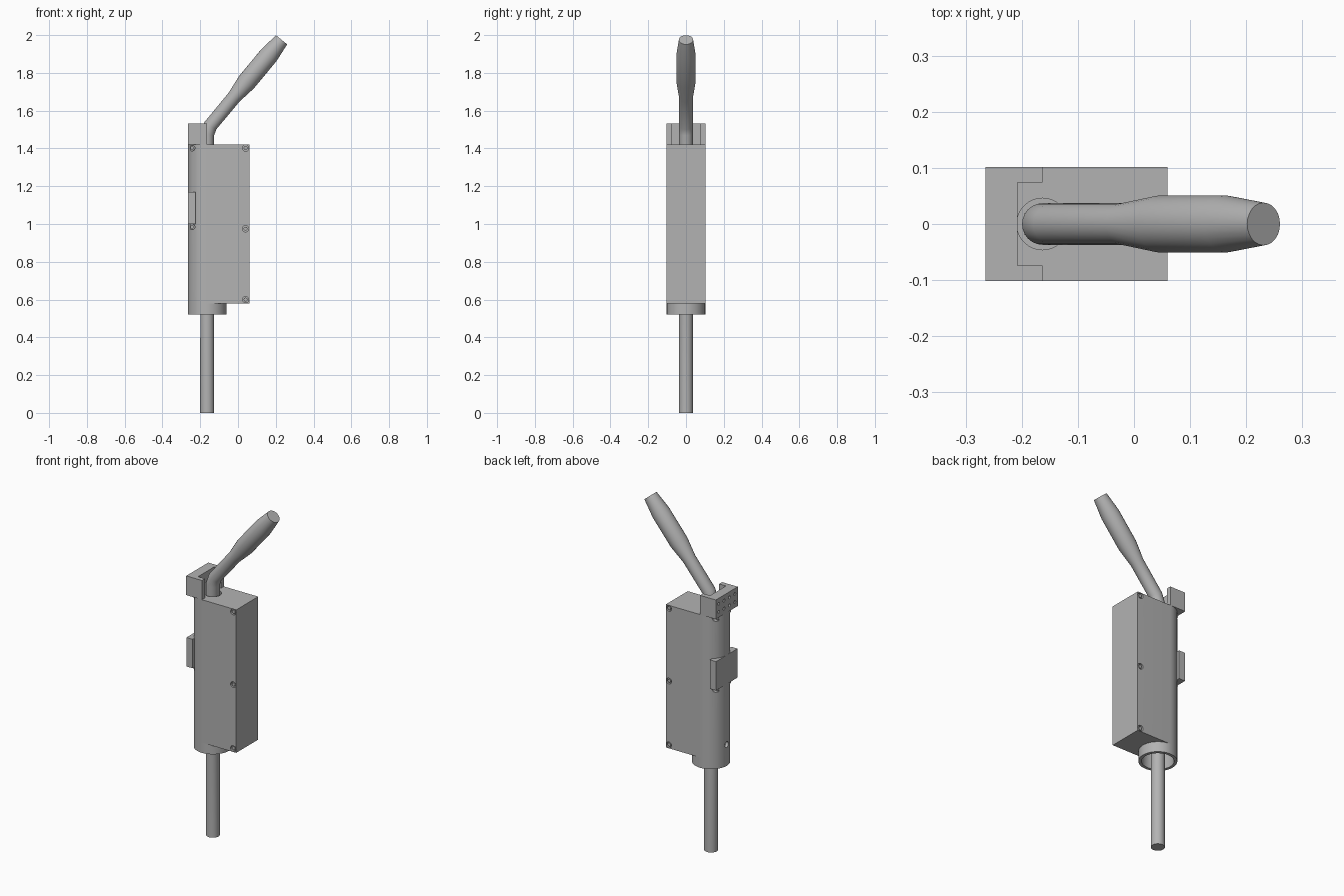
import bpy, bmesh, math
from mathutils import Vector

cube = bpy.data.objects.get("Cube")
if cube:
    bpy.data.objects.remove(cube, do_unlink=True)

grey = bpy.data.materials.new("metal_grey")
grey.use_nodes = True
colour = (0.45, 0.45, 0.45, 1)
grey.diffuse_color = colour
grey.node_tree.nodes["Principled BSDF"].inputs["Base Color"].default_value = colour

AXIS_X = -0.163   # centre line of the barrel and rod
R = 0.102         # barrel radius, also half the case depth
TOP = 1.42        # top of the case


def finish(name, bm):
    bmesh.ops.recalc_face_normals(bm, faces=bm.faces)
    mesh = bpy.data.meshes.new(name)
    bm.to_mesh(mesh)
    bm.free()
    mesh.materials.append(grey)
    ob = bpy.data.objects.new(name, mesh)
    bpy.context.collection.objects.link(ob)
    return ob


def select(ob):
    bpy.ops.object.select_all(action='DESELECT')
    ob.select_set(True)
    bpy.context.view_layer.objects.active = ob


def smooth(ob):
    select(ob)
    bpy.ops.object.shade_smooth_by_angle(angle=math.radians(30))


def prism(name, outline, z0, z1):
    bm = bmesh.new()
    face = bm.faces.new([bm.verts.new((x, y, z0)) for x, y in outline])
    ext = bmesh.ops.extrude_face_region(bm, geom=[face])["geom"]
    bmesh.ops.translate(bm, vec=(0, 0, z1 - z0),
                        verts=[v for v in ext if isinstance(v, bmesh.types.BMVert)])
    return finish(name, bm)


def tube(name, points, radii, sides=32):
    """Round solid along a path in the xz plane, or along any straight line."""
    pts = [Vector(p) for p in points]
    bm = bmesh.new()
    rings = []
    for i, p in enumerate(pts):
        before = (p - pts[i - 1]).normalized() if i else (pts[1] - p).normalized()
        after = (pts[i + 1] - p).normalized() if i < len(pts) - 1 else before
        d = (before + after).normalized()
        side = Vector((1, 0, 0)) if abs(d.y) > 0.9 else Vector((0, 1, 0))
        other = d.cross(side).normalized()
        rings.append([bm.verts.new(p + radii[i] * (math.cos(a) * side + math.sin(a) * other))
                      for a in (math.tau * k / sides for k in range(sides))])
    for a, b in zip(rings, rings[1:]):
        for k in range(sides):
            n = (k + 1) % sides
            bm.faces.new((a[k], a[n], b[n], b[k]))
    bm.faces.new(rings[0])
    bm.faces.new(rings[-1])
    return finish(name, bm)


def rod(name, a, b, r, sides=32):
    return tube(name, [a, b], [r, r], sides)


def cut(ob, cutters):
    select(ob)
    for c in cutters:
        mod = ob.modifiers.new("cut", 'BOOLEAN')
        mod.operation = 'DIFFERENCE'
        mod.solver = 'EXACT'
        mod.object = c
        bpy.ops.object.modifier_apply(modifier=mod.name)


# Case: half-round barrel side running into a square box
arc = [(AXIS_X + R * math.cos(a), R * math.sin(a))
       for a in (math.pi / 2 + math.pi * k / 24 for k in range(25))]
case = prism("case", arc + [(0.06, -R), (0.06, R)], 0.58, TOP)

# Open collar under the barrel
collar = rod("collar", (AXIS_X, 0, 0.52), (AXIS_X, 0, 0.58), R, 48)

# Cutters: lower bore, upper bore, barrel vent
bore = rod("bore_cutter", (AXIS_X, 0, 0.45), (AXIS_X, 0, 0.72), 0.085, 48)
neck = rod("neck_cutter", (AXIS_X, 0, 1.36), (AXIS_X, 0, 1.5), 0.046)
vent = rod("vent_cutter", (-0.3, 0, 0.645), (-0.23, 0, 0.645), 0.017, 20)
case_cutters = [bore, neck, vent]

# Screws sunk in both sides of the case
for x, z, r, face_y in ((0.04, 1.402, 0.017, R), (0.04, 0.975, 0.017, R),
                        (0.04, 0.6, 0.017, R), (-0.243, 1.402, 0.015, 0.063),
                        (-0.243, 0.985, 0.015, 0.063)):
    for s in (-1, 1):
        inner = s * (face_y - 0.012)
        case_cutters.append(rod("screw_cutter", (x, inner, z), (x, s * 0.15, z), r, 20))
        smooth(rod("screw", (x, inner - s * 0.005, z), (x, s * (face_y - 0.003), z),
                   r * 0.6, 16))
cut(case, case_cutters)
cut(collar, [bore])

# U-shaped bracket on top, with a grid of small holes in its outer face
bracket = prism("top_bracket", [(-0.265, -R), (AXIS_X, -R), (AXIS_X, -0.074),
                                (-0.208, -0.074), (-0.208, 0.074), (AXIS_X, 0.074),
                                (AXIS_X, R), (-0.265, R)], TOP, 1.533)
holes = [rod("hole_cutter", (-0.3, y, z), (-0.25, y, z), 0.009, 12)
         for y in (-0.075, -0.025, 0.025, 0.075) for z in (1.453, 1.5)]
cut(bracket, holes)

# Square mounting plate on the barrel side
prism("mounting_plate", [(-0.265, -0.1), (-0.225, -0.1), (-0.225, 0.1), (-0.265, 0.1)],
      1.0, 1.17)

# Straight plunger rod, bent at the top into a swelling grip
base, tip = Vector((AXIS_X, 0, 1.5)), Vector((0.231, 0, 1.975))
steps = [(0.04, 0.037), (0.36, 0.037), (0.53, 0.051), (0.83, 0.051), (1, 0.038)]
path = [Vector((AXIS_X, 0, 0)), Vector((AXIS_X, 0, 1.475))]
path += [base.lerp(tip, t) for t, r in steps]
handle = tube("plunger_and_handle", path, [0.037, 0.037] + [r for t, r in steps], 24)

for ob in (case, collar, bracket, handle):
    smooth(ob)

# Remove used cutters
for ob in [bore, neck, vent] + case_cutters[3:] + holes:
    bpy.data.objects.remove(ob, do_unlink=True)
